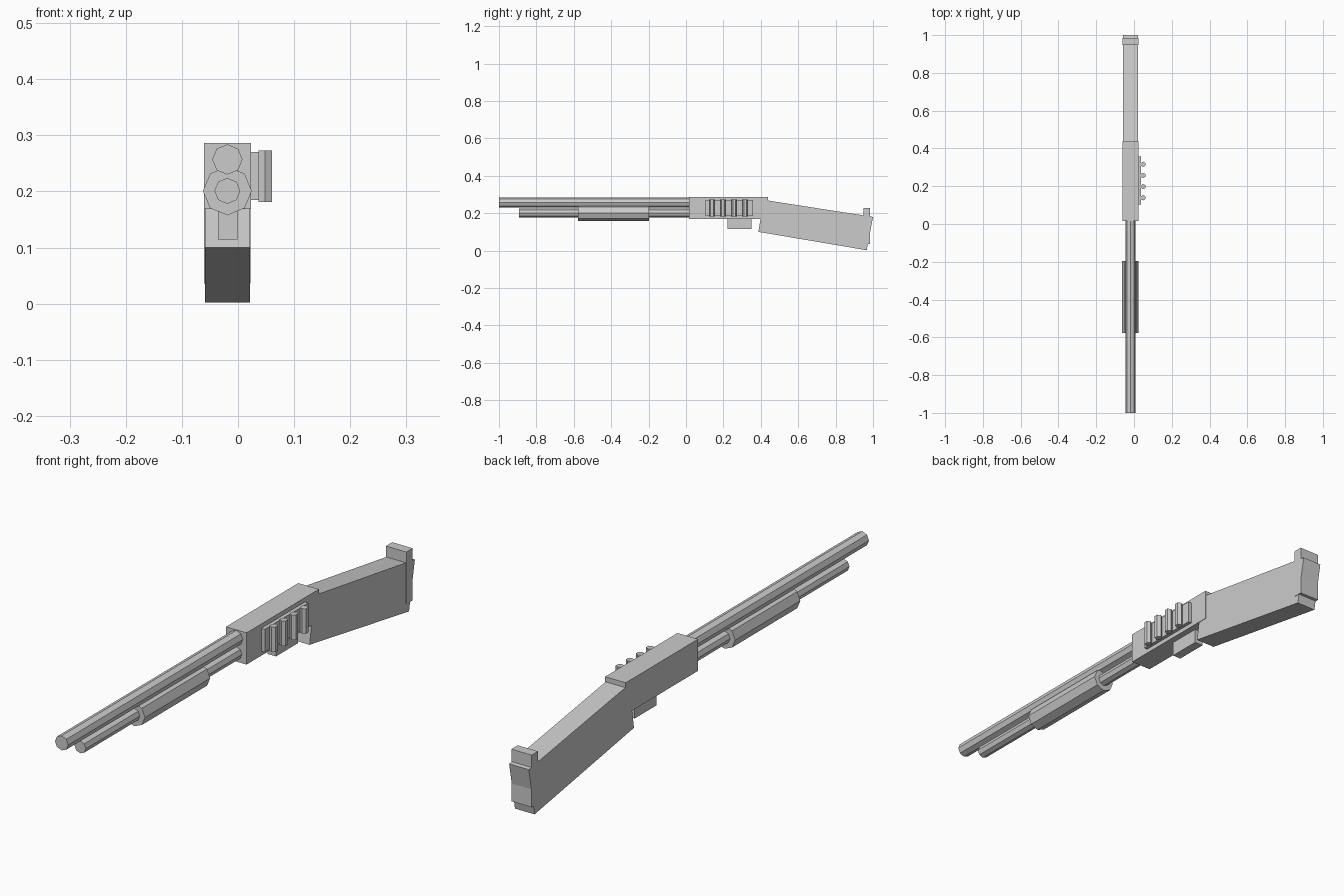
import bpy, bmesh
from math import cos, sin, tau

default = bpy.data.objects.get("Cube")
if default:
    bpy.data.objects.remove(default, do_unlink=True)

# Single flat colour
grey = bpy.data.materials.new("light_grey")
grey.use_nodes = True
colour = (0.6, 0.6, 0.6, 1)
grey.diffuse_color = colour
grey.node_tree.nodes["Principled BSDF"].inputs["Base Color"].default_value = colour

CX = -0.019  # centre line of the body


def extrude(name, base, offset):
    """Solid made by sweeping a flat outline along an offset."""
    bm = bmesh.new()
    face = bm.faces.new([bm.verts.new(p) for p in base])
    swept = bmesh.ops.extrude_face_region(bm, geom=[face])["geom"]
    bmesh.ops.translate(bm, vec=offset,
                        verts=[g for g in swept if isinstance(g, bmesh.types.BMVert)])
    bmesh.ops.recalc_face_normals(bm, faces=bm.faces)
    mesh = bpy.data.meshes.new(name)
    bm.to_mesh(mesh)
    bm.free()
    mesh.materials.append(grey)
    obj = bpy.data.objects.new(name, mesh)
    bpy.context.collection.objects.link(obj)
    return obj


def side_profile(name, outline, x0, x1):
    return extrude(name, [(x0, y, z) for y, z in outline], (x1 - x0, 0, 0))


def box(name, x0, x1, y0, y1, z0, z1):
    return side_profile(name, [(y0, z0), (y1, z0), (y1, z1), (y0, z1)], x0, x1)


def tube(name, z, radius, y0, y1):
    """Octagonal rod along y with corners on the axes."""
    ring = [(CX + radius * cos(tau * i / 8), y0, z + radius * sin(tau * i / 8))
            for i in range(8)]
    return extrude(name, ring, (0, y1 - y0, 0))


# Barrel, magazine tube and pump grip
tube("barrel", 0.257, 0.027, -1.0, 0.03)
tube("magazine_tube", 0.201, 0.023, -0.892, 0.03)
tube("pump_grip", 0.201, 0.0435, -0.577, -0.197)

# Receiver and trigger block
box("receiver", -0.061, 0.023, 0.017, 0.438, 0.169, 0.286)
box("trigger_block", -0.036, -0.001, 0.223, 0.35, 0.114, 0.18)

# Sloping stock and upright butt pad
side_profile("stock", [(0.387, 0.1), (0.966, 0.002), (1.0, 0.18), (0.415, 0.271)],
             -0.059, 0.021)
box("butt_pad", -0.0605, 0.0225, 0.948, 0.985, 0.036, 0.228)

# Shell carrier on the left side with four hexagonal shells
box("shell_carrier", 0.02, 0.037, 0.103, 0.357, 0.185, 0.27)
for n in range(4):
    yc = 0.139 + n * 0.059
    ring = [(0.0485 + 0.014 * sin(tau * i / 6), yc + 0.014 * cos(tau * i / 6), 0.181)
            for i in range(6)]
    extrude(f"shell_{n + 1}", ring, (0, 0, 0.092))
